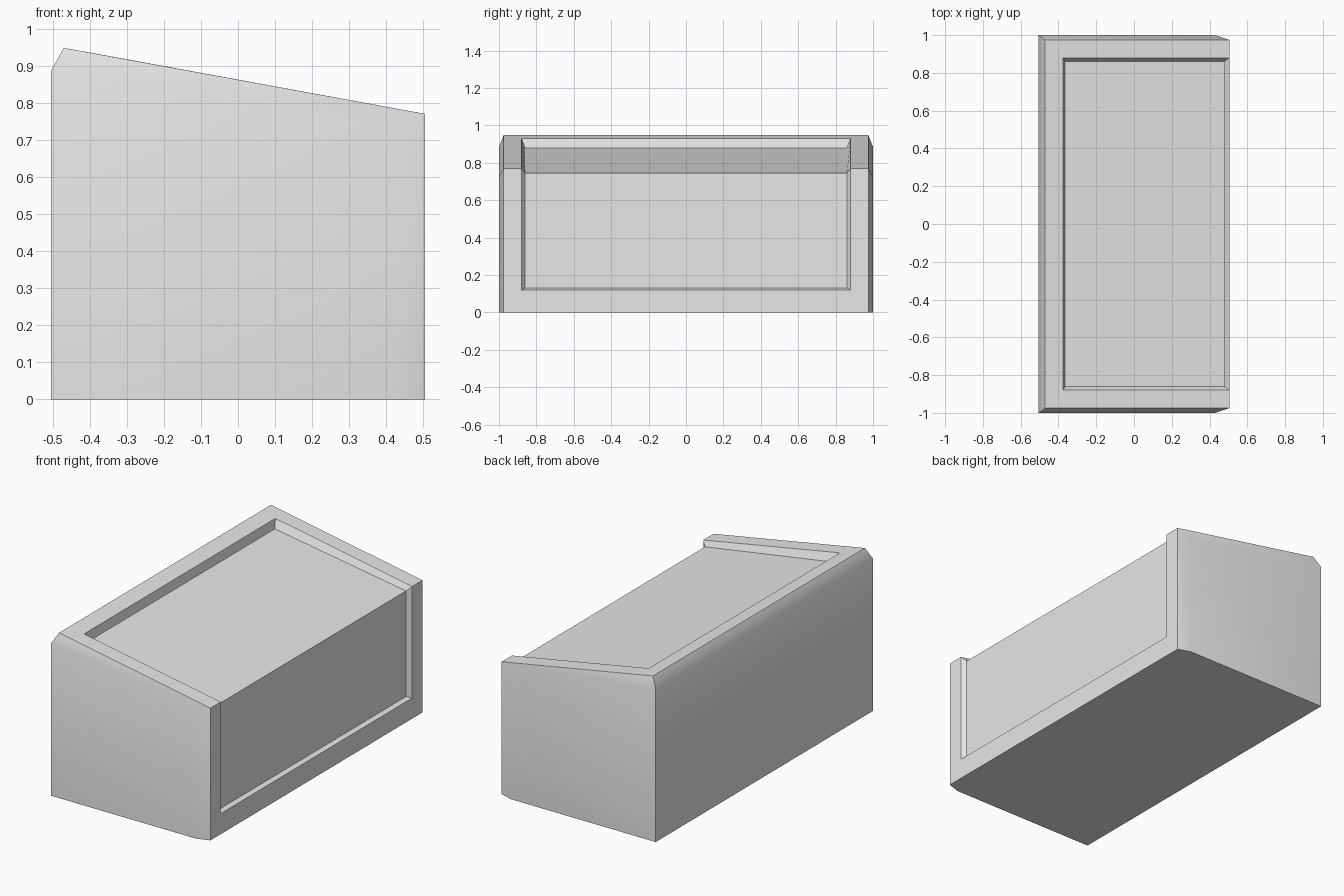
import bpy
import bmesh
import math

cube = bpy.data.objects.get("Cube")
if cube:
    bpy.data.objects.remove(cube, do_unlink=True)

# Plain grey finish
grey = bpy.data.materials.new("light_grey")
grey.use_nodes = True
colour = (0.8, 0.8, 0.8, 1)
grey.diffuse_color = colour
grey.node_tree.nodes["Principled BSDF"].inputs["Base Color"].default_value = colour

# Corner points of one half; each is repeated on the other side of y = 0
POINTS = {
    "back_low": (-0.505, 1, 0), "back_high": (-0.505, 1, 0.885),
    "side_low": (0.43, 1, 0), "side_high": (0.43, 1, 0.72),
    "face_low": (0.505, 0.975, 0), "face_high": (0.505, 0.975, 0.77),
    "ridge": (-0.47, 0.975, 0.948),
    "rim_back": (-0.375, 0.88, 0.931), "rim_front": (0.505, 0.88, 0.77),
    "rim_low": (0.505, 0.88, 0.12),
    "panel_back": (-0.365, 0.86, 0.88), "panel_front": (0.48, 0.86, 0.745),
    "panel_low": (0.48, 0.86, 0.13),
}

# Faces that appear once on each side
SIDE_FACES = [
    "back_low side_low side_high back_high",      # side wall
    "side_low face_low face_high side_high",      # front corner chamfer
    "back_high side_high face_high ridge",        # top edge chamfer
    "ridge face_high rim_front rim_back",         # top rim
    "face_high face_low rim_low rim_front",       # front rim
    "rim_back rim_front panel_front panel_back",  # recess wall, top
    "rim_front rim_low panel_low panel_front",    # recess wall, front
]

# Strips that run across the full width, joined end to end
CROSS_STRIPS = [
    "back_low back_high ridge rim_back panel_back panel_front panel_low rim_low face_low",
]

bm = bmesh.new()
verts = {(name, s): bm.verts.new((x, s * y, z))
         for name, (x, y, z) in POINTS.items() for s in (-1, 1)}

for face in SIDE_FACES:
    for s in (-1, 1):
        bm.faces.new([verts[name, s] for name in face.split()])

for strip in CROSS_STRIPS:
    names = strip.split()
    for a, b in zip(names, names[1:]):
        bm.faces.new([verts[a, -1], verts[a, 1], verts[b, 1], verts[b, -1]])

# Underside
bottom = ["back_low", "side_low", "face_low"]
bm.faces.new([verts[n, 1] for n in bottom] + [verts[n, -1] for n in reversed(bottom)])

bmesh.ops.recalc_face_normals(bm, faces=bm.faces)
mesh = bpy.data.meshes.new("sloped_cabinet")
bm.to_mesh(mesh)
bm.free()
mesh.materials.append(grey)

cabinet = bpy.data.objects.new("sloped_cabinet", mesh)
bpy.context.collection.objects.link(cabinet)
bpy.ops.object.select_all(action="DESELECT")
cabinet.select_set(True)
bpy.context.view_layer.objects.active = cabinet
bpy.ops.object.shade_smooth_by_angle(angle=math.radians(30))
